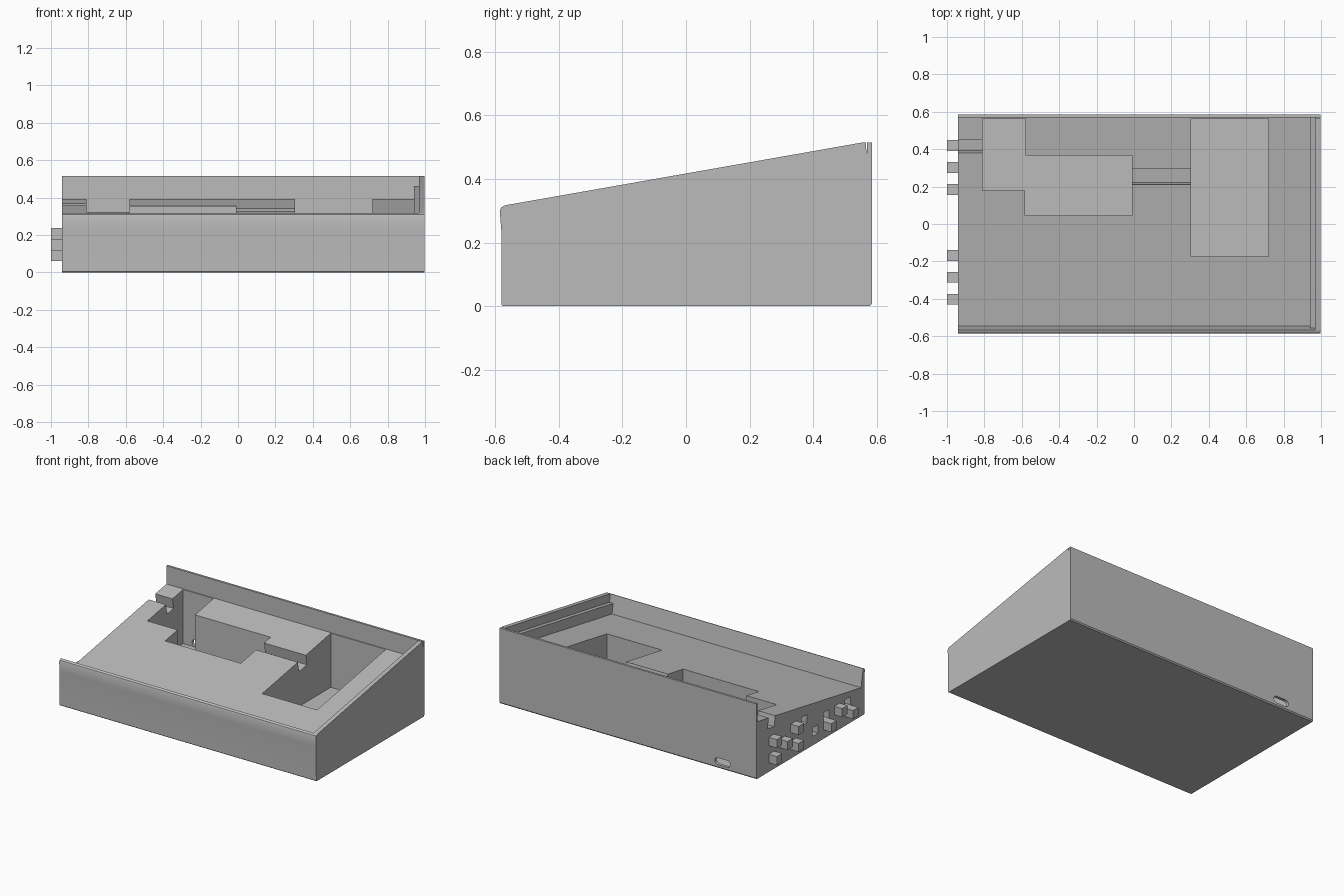
import bpy, bmesh, math

if "Cube" in bpy.data.objects:
    bpy.data.objects.remove(bpy.data.objects["Cube"], do_unlink=True)

GREY = (0.5, 0.5, 0.5, 1)
mat = bpy.data.materials.new("plain_grey")
mat.use_nodes = True
mat.diffuse_color = GREY
mat.node_tree.nodes["Principled BSDF"].inputs["Base Color"].default_value = GREY

SLOPE = 0.175
END = -0.94          # open end of the case
FLOOR = 0.02


def deck(y):
    return 0.39 + (y - 0.57) * SLOPE


def prism(name, points, axis, start, stop):
    """Extrude a 2D outline along x (points are y,z) or y (points are x,z)."""
    bm = bmesh.new()

    def place(p, t):
        return (t, p[0], p[1]) if axis == "x" else (p[0], t, p[1])
    a = [bm.verts.new(place(p, start)) for p in points]
    b = [bm.verts.new(place(p, stop)) for p in points]
    bm.faces.new(a)
    bm.faces.new(b[::-1])
    for i in range(len(a)):
        j = (i + 1) % len(a)
        bm.faces.new((a[i], b[i], b[j], a[j]))
    bmesh.ops.recalc_face_normals(bm, faces=bm.faces)
    mesh = bpy.data.meshes.new(name)
    bm.to_mesh(mesh)
    bm.free()
    mesh.materials.append(mat)
    ob = bpy.data.objects.new(name, mesh)
    bpy.context.collection.objects.link(ob)
    return ob


def box(name, x0, x1, y0, y1, z0, z1):
    return prism(name, [(y0, z0), (y1, z0), (y1, z1), (y0, z1)], "x", x0, x1)


def cut(target, cutter):
    cutter.hide_render = True
    mod = target.modifiers.new("cut", "BOOLEAN")
    mod.operation = "DIFFERENCE"
    mod.solver = "EXACT"
    mod.object = cutter
    bpy.context.view_layer.objects.active = target
    bpy.ops.object.modifier_apply(modifier=mod.name)
    bpy.data.objects.remove(cutter, do_unlink=True)


# Wedge-shaped case with softened lip
case = prism("case", [(-0.58, 0.004), (-0.576, 0), (0.578, 0), (0.585, 0.008),
                      (0.585, 0.515), (0.555, 0.515), (-0.56, 0.319),
                      (-0.573, 0.316), (-0.582, 0.31), (-0.586, 0.3),
                      (-0.581, 0.235)], "x", END, 0.997)


# Sloped tray, open at one end, and the shelf beside the far wall
def tray_outline(lift):
    front = -0.545 - lift * SLOPE
    return [(front, deck(front) + lift), (0.57, deck(0.57) + lift),
            (0.57, 0.6), (-0.545 - (0.6 - deck(-0.545)) * SLOPE, 0.6)]


cut(case, prism("tray_cutter", tray_outline(0), "x", -1.1, 0.94))
cut(case, prism("shelf_cutter", tray_outline(0.07), "x", 0.9, 0.968))
cut(case, prism("slit_cutter", [(0.568, 0.48), (0.57, 0.48), (0.57, 0.6), (0.561, 0.6)],
                "x", 0.95, 1.1))

# Deep pockets: one stepped pocket and one large pocket
pockets = [(-0.81, -0.58, 0.18, 0.565),
           (-0.582, -0.01, 0.045, 0.365),
           (0.305, 0.72, -0.175, 0.565)]
for x0, x1, y0, y1 in pockets:
    cut(case, box("pocket_cutter", x0, x1, y0, y1, FLOOR, 0.45))


# Shallow wire channels, square to the sloping deck
def channel(x0, x1, y0, y1, depth=0.07):
    def corner(y, d):
        return (y + d * SLOPE, deck(y) - d)
    outline = [corner(y0, depth), corner(y1, depth), corner(y1, -0.04), corner(y0, -0.04)]
    cut(case, prism("channel_cutter", outline, "x", x0, x1))


channel(-0.03, 0.32, 0.21, 0.295)
channel(-1.0, -0.8, 0.38, 0.45)

# Rounded cable port through the back
port = []
for centre, first in ((-0.65, -90), (-0.72, 90)):
    for k in range(9):
        a = math.radians(first + k * 22.5)
        port.append((centre + 0.023 * math.cos(a), 0.047 + 0.023 * math.sin(a)))
cut(case, prism("port_cutter", port, "y", 0.5, 0.65))

# Connector grid on the open end: columns along y, three rows in height
columns = [0.42 - 0.1175 * i for i in range(8)]
rows = [(0.062, 0.12), (0.12, 0.178), (0.178, 0.236)]
sockets = [(3, 2), (4, 0), (5, 1), (7, 1)]
pegs = [(0, 0), (0, 2), (1, 1), (2, 0), (2, 2), (5, 0), (6, 1), (7, 0)]
for c, r in sockets:
    y = columns[c]
    cut(case, box("socket_cutter", -1.0, END + 0.065, y - 0.03, y + 0.03, *rows[r]))
for i, (c, r) in enumerate(pegs):
    y = columns[c]
    box(f"peg_{i + 1}", -1.0, END + 0.01, y - 0.029, y + 0.029, *rows[r])

# Smooth only the softened edges
bpy.ops.object.select_all(action="DESELECT")
case.select_set(True)
bpy.context.view_layer.objects.active = case
bpy.ops.object.shade_smooth_by_angle(angle=math.radians(28))
